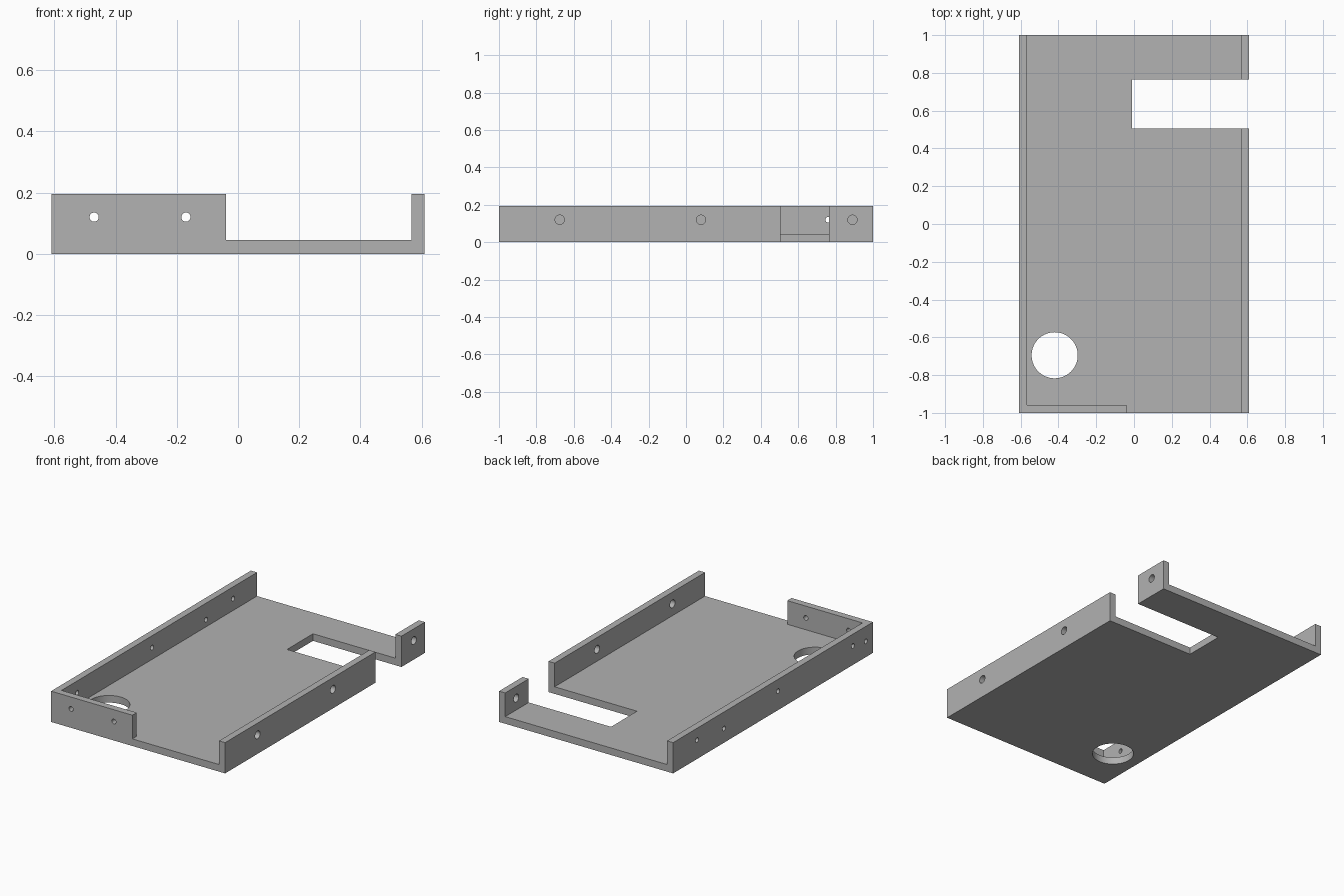
import bpy
import bmesh
from math import pi
from mathutils import Matrix, Vector

cube = bpy.data.objects.get("Cube")
if cube:
    bpy.data.objects.remove(cube, do_unlink=True)

HALF_W, HALF_L, HEIGHT = 0.61, 1.0, 0.195
WALL, FLOOR = 0.043, 0.045

grey = bpy.data.materials.new("plain grey")
grey.use_nodes = True
colour = (0.445, 0.445, 0.445, 1)
grey.diffuse_color = colour
grey.node_tree.nodes["Principled BSDF"].inputs["Base Color"].default_value = colour


def make_object(name, bm):
    bmesh.ops.recalc_face_normals(bm, faces=bm.faces)
    mesh = bpy.data.meshes.new(name)
    bm.to_mesh(mesh)
    bm.free()
    mesh.materials.append(grey)
    obj = bpy.data.objects.new(name, mesh)
    bpy.context.collection.objects.link(obj)
    return obj


def box(name, low, high):
    low, high = Vector(low), Vector(high)
    bm = bmesh.new()
    bmesh.ops.create_cube(bm, size=1, matrix=Matrix.Translation((low + high) / 2)
                          @ Matrix.Diagonal((*(high - low), 1)))
    return make_object(name, bm)


def drill(name, centre, radius, axis, depth=0.2, sides=32):
    turn = {"X": Matrix.Rotation(pi / 2, 4, "Y"),
            "Y": Matrix.Rotation(pi / 2, 4, "X"),
            "Z": Matrix.Identity(4)}[axis]
    bm = bmesh.new()
    bmesh.ops.create_cone(bm, cap_ends=True, segments=sides, radius1=radius,
                          radius2=radius, depth=depth,
                          matrix=Matrix.Translation(centre) @ turn)
    return make_object(name, bm)


def combine(target, tool, operation):
    mod = target.modifiers.new(tool.name, "BOOLEAN")
    mod.operation, mod.solver, mod.object = operation, "EXACT", tool
    bpy.context.view_layer.objects.active = target
    bpy.ops.object.modifier_apply(modifier=mod.name)
    bpy.data.objects.remove(tool, do_unlink=True)


# Tray: solid block with the inside and the open stretch of the front removed
inner = HALF_W - WALL
tray = box("bracket_tray", (-HALF_W, -HALF_L, 0), (HALF_W, HALF_L, HEIGHT))
combine(tray, box("inside", (-inner, -HALF_L + WALL, FLOOR), (inner, 1.2, 0.5)), "DIFFERENCE")
combine(tray, box("front_gap", (-0.04, -1.2, FLOOR), (inner, -0.9, 0.5)), "DIFFERENCE")

# Slot through the floor and side wall
combine(tray, box("side_slot", (-0.01, 0.505, -0.2), (0.8, 0.765, 0.5)), "DIFFERENCE")

# Large round opening in the floor
combine(tray, drill("floor_opening", (-0.42, -0.695, 0.02), 0.122, "Z", sides=64), "DIFFERENCE")

# Screw holes in the three walls
holes = [((HALF_W, y, 0.12), 0.025, "X") for y in (-0.675, 0.08, 0.89)]
holes += [((-HALF_W, y, z), 0.015, "X") for y, z in
          ((0.76, 0.12), (0.49, 0.09), (-0.05, 0.12), (-0.8, 0.12), (-0.93, 0.1))]
holes += [((x, -HALF_L, 0.12), 0.015, "Y") for x in (-0.47, -0.17)]
for centre, radius, axis in holes:
    combine(tray, drill("screw_hole", centre, radius, axis), "DIFFERENCE")

# Smooth hole walls with crisp edges
bpy.ops.object.select_all(action="DESELECT")
tray.select_set(True)
bpy.context.view_layer.objects.active = tray
bpy.ops.object.shade_smooth_by_angle(angle=pi / 6)
